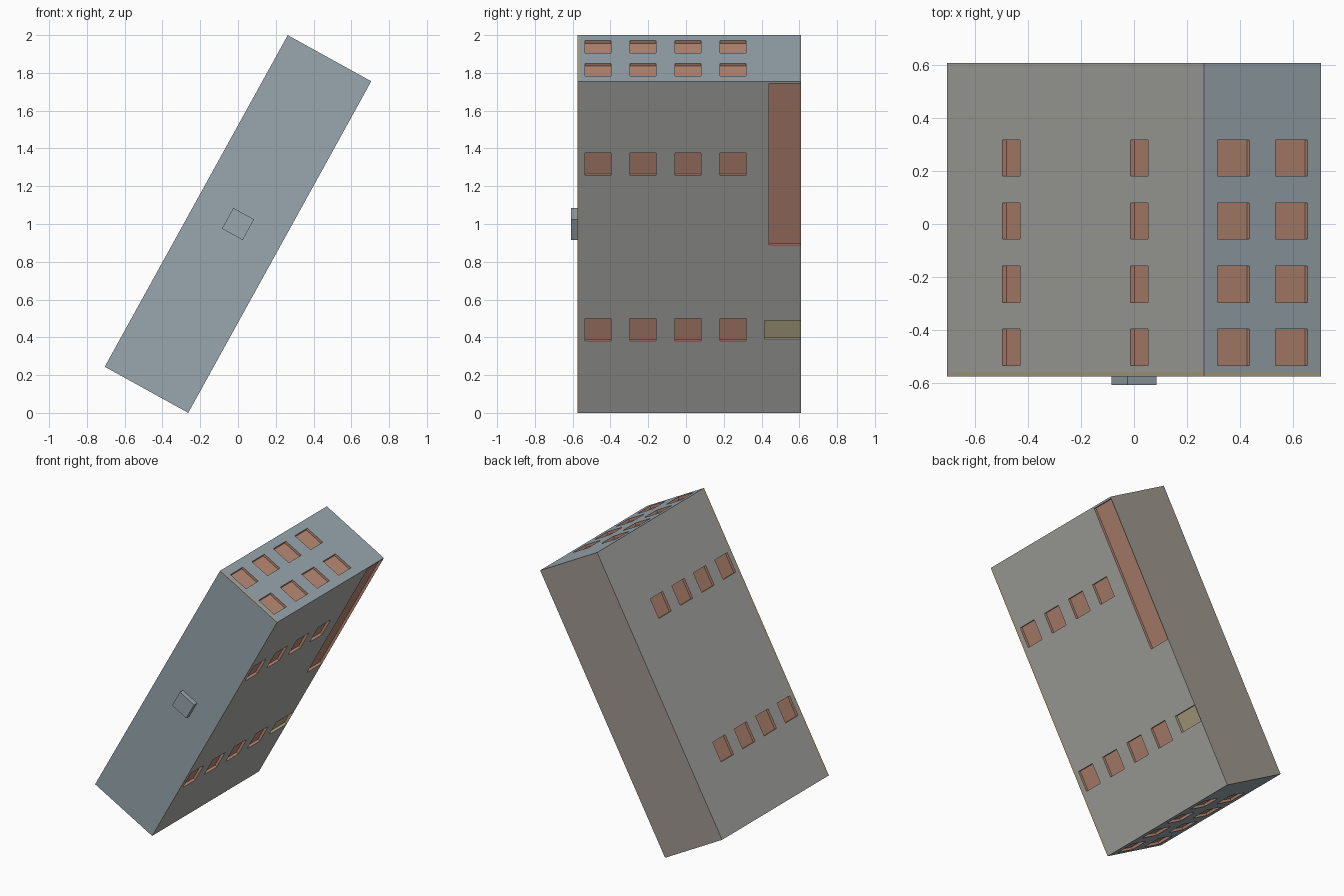
import bpy, bmesh, math
from mathutils import Matrix, Vector

if "Cube" in bpy.data.objects:
    bpy.data.objects.remove(bpy.data.objects["Cube"])

TILT = Matrix.Translation((0, 0, 1)) @ Matrix.Rotation(math.radians(28.9), 4, 'Y')
HX, HZ = 0.2525, 1.0025            # half thickness and half length before tilting
Y_FRONT, Y_TRIM, Y_BACK = -0.575, -0.56, 0.608
DEPTH = 0.017                      # depth of the recesses
WIN = 0.137


def material(name, rgb):
    m = bpy.data.materials.new(name)
    m.diffuse_color = (*rgb, 1)
    m.use_nodes = True
    m.node_tree.nodes["Principled BSDF"].inputs["Base Color"].default_value = m.diffuse_color
    return m


blue = material("blue_grey", (0.32, 0.39, 0.43))
grey = material("side_grey", (0.42, 0.42, 0.40))
warm = material("warm_grey", (0.35, 0.31, 0.28))
clay = material("clay", (0.50, 0.26, 0.18))
sand = material("sand", (0.45, 0.39, 0.24))


def boxes(name, items, mats, pick=None):
    """One object from (min, max, material index) boxes, tilted into place."""
    bm = bmesh.new()
    for lo, hi, index in items:
        lo, hi = Vector(lo), Vector(hi)
        mat = Matrix.Translation((lo + hi) / 2) @ Matrix.Diagonal((*(hi - lo), 1))
        verts = bmesh.ops.create_cube(bm, size=1, matrix=mat)["verts"]
        for f in {f for v in verts for f in v.link_faces}:
            f.normal_update()
            f.material_index = pick(f.normal) if pick else index
    bm.transform(TILT)
    mesh = bpy.data.meshes.new(name)
    bm.to_mesh(mesh)
    bm.free()
    for m in mats:
        mesh.materials.append(m)
    ob = bpy.data.objects.new(name, mesh)
    bpy.context.collection.objects.link(ob)
    return ob


# Main body: blue ends, grey sides, warm back
body = boxes("body", [((-HX, Y_TRIM, -HZ), (HX, Y_BACK, HZ), 0)], [grey, blue, warm],
             lambda n: 1 if abs(n.z) > 0.5 else 2 if n.y > 0.5 else 0)

# Front panel with a sand-coloured rim, and its raised button
boxes("front_panel", [((-HX, Y_FRONT, -HZ), (HX, Y_TRIM, HZ), 0)], [sand, blue],
      lambda n: 1 if n.y < -0.5 else 0)
boxes("front_button", [((-0.0625, -0.608, -0.0625), (0.0625, Y_FRONT, 0.0625), 0)], [blue])

# Rows of square recesses on both sides and both ends
h = WIN / 2
cuts = []
for i in range(4):
    y = -0.465 + 0.238 * i
    for s in (-1, 1):
        for t in (-1, 1):
            xs = sorted((s * (HX - DEPTH), s * (HX + 0.05)))
            cuts.append(((xs[0], y - h, t * 0.5 - h), (xs[1], y + h, t * 0.5 + h), 0))
            zs = sorted((s * (HZ - DEPTH), s * (HZ + 0.05)))
            cuts.append(((t * 0.125 - h, y - h, zs[0]), (t * 0.125 + h, y + h, zs[1]), 0))

# Long slot and small slot beside the back edge
edge = Y_BACK - 0.003
cuts.append(((HX - DEPTH, 0.44, 0.013), (HX + 0.05, edge, 0.99), 0))
cuts.append(((HX - DEPTH, 0.415, -0.557), (HX + 0.05, edge, -0.444), 1))
cutter = boxes("recess_cutter", cuts, [clay, sand])
cutter.hide_render = True

mod = body.modifiers.new("recesses", 'BOOLEAN')
mod.operation = 'DIFFERENCE'
mod.solver = 'EXACT'
mod.material_mode = 'TRANSFER'
mod.object = cutter
bpy.context.view_layer.objects.active = body
bpy.ops.object.modifier_apply(modifier=mod.name)
bpy.data.objects.remove(cutter)
